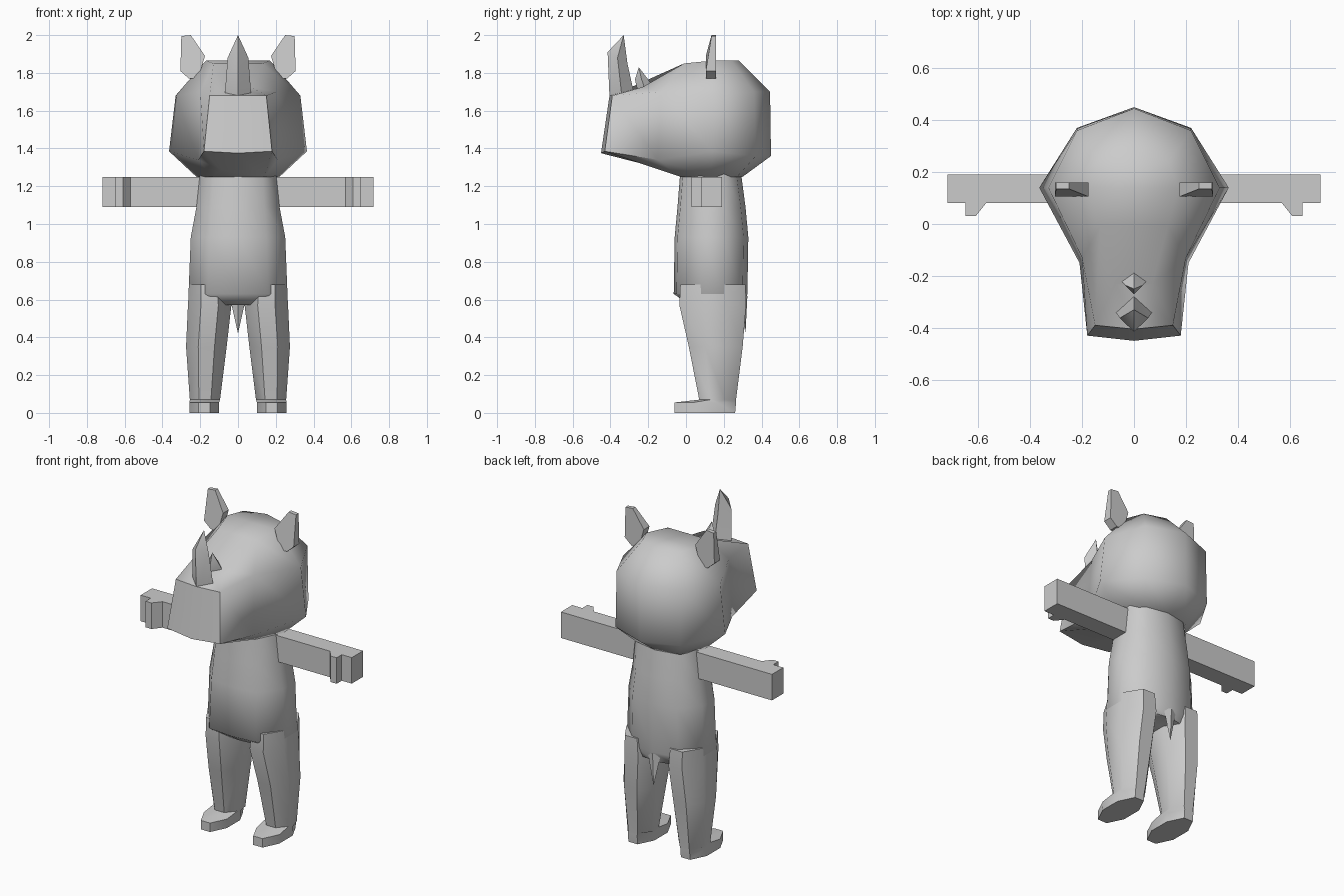
import bpy, bmesh, math

if "Cube" in bpy.data.objects:
    bpy.data.objects.remove(bpy.data.objects["Cube"])

grey = bpy.data.materials.new("hide grey")
grey.diffuse_color = (0.6, 0.6, 0.6, 1)
grey.use_nodes = True
grey.node_tree.nodes["Principled BSDF"].inputs["Base Color"].default_value = grey.diffuse_color


def finish(name, bm, angle=50):
    bmesh.ops.recalc_face_normals(bm, faces=bm.faces[:])
    me = bpy.data.meshes.new(name)
    bm.to_mesh(me)
    bm.free()
    ob = bpy.data.objects.new(name, me)
    bpy.context.collection.objects.link(ob)
    me.materials.append(grey)
    bpy.ops.object.select_all(action='DESELECT')
    ob.select_set(True)
    bpy.context.view_layer.objects.active = ob
    bpy.ops.object.shade_smooth_by_angle(angle=math.radians(angle))
    return ob


def loft(name, rings, sign=1, angle=50):
    """Skin closed rings of equal length; a one-point ring makes a tip."""
    bm = bmesh.new()
    vs = [[bm.verts.new((x * sign, y, z)) for x, y, z in r] for r in rings]
    for a, b in zip(vs, vs[1:]):
        n = len(a)
        for i in range(n):
            j = (i + 1) % n
            if len(b) == 1:
                bm.faces.new((a[i], a[j], b[0]))
            else:
                bm.faces.new((a[i], a[j], b[j], b[i]))
    for r in (vs[0], vs[-1]):
        if len(r) > 2:
            bm.faces.new(r)
    return finish(name, bm, angle)


def mirrored(half):
    """Close a half outline whose first and last points lie on x = 0."""
    return half + [(-x, y, z) for x, y, z in half[-2:0:-1]]


def octagon(z, x0, x1, y0, y1, c=0.3):
    """Rectangle with cut corners."""
    cx, cy = (x1 - x0) * c, (y1 - y0) * c
    return [(x, y, z) for x, y in (
        (x0 + cx, y0), (x1 - cx, y0), (x1, y0 + cy), (x1, y1 - cy),
        (x1 - cx, y1), (x0 + cx, y1), (x0, y1 - cy), (x0, y0 + cy))]


def prism(name, outline, axis, lo, hi, sign=1, angle=50):
    """Extrude a flat outline along y or z."""
    if axis == 'z':
        rings = [[(a, b, h) for a, b in outline] for h in (lo, hi)]
    else:
        rings = [[(a, h, b) for a, b in outline] for h in (lo, hi)]
    return loft(name, rings, sign, angle)


# Head: neck, jaw, brow and crown outlines, each from back to snout
head = [
    [(0, .30, 1.25), (.15, .27, 1.25), (.22, .13, 1.25),
     (.14, -.03, 1.25), (.09, -.10, 1.285), (0, -.10, 1.285)],
    [(0, .45, 1.36), (.22, .37, 1.36), (.365, .14, 1.385),
     (.21, -.15, 1.34), (.18, -.43, 1.385), (0, -.45, 1.375)],
    [(0, .445, 1.70), (.22, .36, 1.70), (.33, .14, 1.68),
     (.20, -.13, 1.70), (.15, -.39, 1.68), (0, -.405, 1.68)],
    [(0, .28, 1.865), (.13, .24, 1.865), (.17, .14, 1.865),
     (.13, -.01, 1.85), (.07, -.23, 1.725), (0, -.25, 1.72)],
]
bm = bmesh.new()
hv = [[bm.verts.new(p) for p in mirrored(r)] for r in head]
for a, b in zip(hv, hv[1:]):
    for i in range(10):
        j = (i + 1) % 10
        bm.faces.new((a[i], a[j], b[j], b[i]))
for r in (hv[0], hv[-1]):
    bm.faces.new((r[0], r[1], r[9]))
    for i in range(1, 4):
        bm.faces.new((r[i], r[i + 1], r[9 - i], r[10 - i]))
    bm.faces.new((r[4], r[5], r[6]))
finish("head", bm, 60)

# Torso: height, front y, front corner x, side x, back y
torso = []
for z, yf, xc, xs, yb in ((1.28, -.03, .13, .20, .29), (1.09, -.045, .14, .22, .315),
                          (.93, -.06, .15, .25, .33), (.63, -.065, .16, .262, .325),
                          (.57, .02, .14, .20, .31)):
    torso.append(mirrored([(0, yf, z), (xc, yf + .015, z), (xs, .08, z),
                           (xs, .20, z), (xc, yb - .025, z), (0, yb, z)]))
loft("torso", torso, angle=60)

# Horns: diamond sections rising to a point
def horn(name, sections, tip):
    rings = [[(0, yf, zf), (w, (yf + yb) / 2, (zf + zb) / 2), (0, yb, zb),
              (-w, (yf + yb) / 2, (zf + zb) / 2)] for w, yf, zf, yb, zb in sections]
    loft(name, rings + [[tip]], angle=35)


horn("front_horn", [(.07, -.405, 1.67, -.275, 1.69), (.055, -.415, 1.91, -.31, 1.85)],
     (0, -.33, 2.0))
horn("rear_horn", [(.05, -.255, 1.70, -.18, 1.735), (.035, -.27, 1.765, -.20, 1.765)],
     (0, -.25, 1.83))

# Tail: small spike hanging behind
loft("tail", [[(-.045, .31, .62), (0, .28, .62), (.045, .31, .62), (0, .325, .62)],
              [(0, .315, .42)]], angle=35)

for side, s in (("left", 1), ("right", -1)):
    # Leg and foot in one piece
    loft(side + "_leg", [
        octagon(.68, .05, .258, -.03, .315),
        octagon(.57, .035, .265, -.035, .318),
        octagon(.35, .06, .275, .015, .30),
        octagon(.07, .095, .255, .07, .265),
        octagon(.055, .10, .257, -.062, .265),
        octagon(0, .10, .257, -.062, .26)], s, 50)
    # Arm with a thumb on the front
    prism(side + "_arm", [(.15, .08), (.57, .08), (.61, .03), (.65, .03), (.65, .08),
                          (.718, .08), (.718, .19), (.15, .19)], 'z', 1.09, 1.25, s, 40)
    # Ear: flat blade, thinner at the top
    outline = [(.30, 1.995), (.25, 2.0), (.175, 1.89), (.21, 1.77), (.26, 1.77), (.305, 1.81)]
    rear = [(x, .16, z) for x, z in outline]
    front = [(x, .135 if z > 1.95 else .105, z) for x, z in outline]
    loft(side + "_ear", [front, rear], s, 40)
